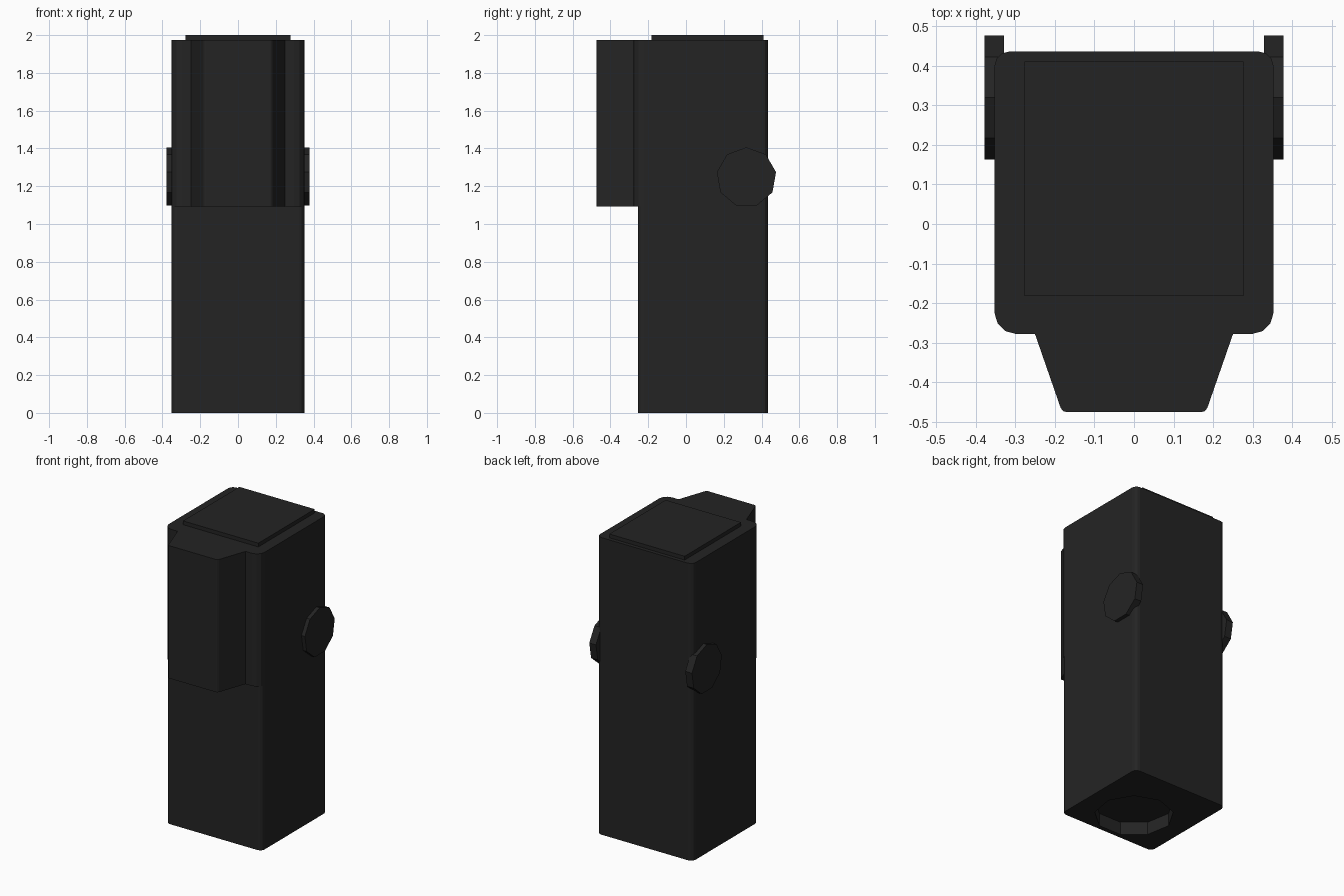
import bpy, bmesh, math
from mathutils import Matrix

old = bpy.data.objects.get("Cube")
if old:
    bpy.data.objects.remove(old, do_unlink=True)

black = bpy.data.materials.new("matte black")
black.use_nodes = True
colour = (0.0175, 0.0175, 0.0175, 1)
black.diffuse_color = colour
shader = next(n for n in black.node_tree.nodes if n.type == 'BSDF_PRINCIPLED')
shader.inputs["Base Color"].default_value = colour
shader.inputs["Roughness"].default_value = 0.7


def finish(name, bm):
    bmesh.ops.recalc_face_normals(bm, faces=bm.faces)
    mesh = bpy.data.meshes.new(name)
    bm.to_mesh(mesh)
    bm.free()
    mesh.materials.append(black)
    obj = bpy.data.objects.new(name, mesh)
    bpy.context.collection.objects.link(obj)
    return obj


def prism(name, half, z0, z1):
    """Extrude an outline given by its +x half, mirrored across x = 0."""
    outline = half + [(-x, y) for x, y in reversed(half)]
    bm = bmesh.new()
    face = bm.faces.new([bm.verts.new((x, y, z0)) for x, y in outline])
    out = bmesh.ops.extrude_face_region(bm, geom=[face])
    top = [v for v in out["geom"] if isinstance(v, bmesh.types.BMVert)]
    bmesh.ops.translate(bm, verts=top, vec=(0, 0, z1 - z0))
    return finish(name, bm)


def disc(name, radius, depth, matrix):
    """Nine-sided disc with one corner pointing along local +y."""
    bm = bmesh.new()
    bmesh.ops.create_cone(bm, cap_ends=True, segments=9, radius1=radius,
                          radius2=radius, depth=depth, matrix=matrix)
    # turn the first corner to the wanted direction
    first = max((matrix.inverted() @ v.co for v in bm.verts), key=lambda p: p.y)
    turn = math.atan2(first.x, first.y)
    spin = matrix @ Matrix.Rotation(turn, 4, 'Z') @ matrix.inverted()
    bmesh.ops.transform(bm, matrix=spin, verts=bm.verts)
    return finish(name, bm)


def arc(cx, cy, r, start, end, steps=3):
    angles = [math.radians(start + (end - start) * i / steps) for i in range(steps + 1)]
    return [(cx + r * math.cos(a), cy + r * math.sin(a)) for a in angles]


W = 0.352
TOP = 1.975

# Main body with softened vertical corners
body = prism("body", arc(W - 0.03, -0.225, 0.03, -90, 0)
             + arc(W - 0.035, 0.4, 0.035, 0, 90), 0, TOP)

# Round recess in the underside
cutter = disc("recess_cutter", 0.24, 0.17, Matrix.Identity(4))
cutter.hide_render = True
cut = body.modifiers.new("recess", 'BOOLEAN')
cut.operation = 'DIFFERENCE'
cut.solver = 'EXACT'
cut.object = cutter
bpy.context.view_layer.objects.active = body
bpy.ops.object.modifier_apply(modifier=cut.name)
bpy.data.objects.remove(cutter, do_unlink=True)

# Upper front panel with its tapered housing
prism("front_housing", [(0.17, -0.475), (0.178, -0.473), (0.185, -0.465), (0.25, -0.278)]
      + arc(W - 0.055, -0.223, 0.055, -90, 0), 1.093, TOP)

# Raised lid plate
prism("lid_plate", [(0.277, -0.182), (0.277, 0.41)], TOP - 0.01, 2.0)

# Side knobs, corner up
for side, name in ((1, "left_knob"), (-1, "right_knob")):
    axes = Matrix(((0, 0, 1), (1, 0, 0), (0, 1, 0))).to_4x4()
    disc(name, 0.159, 0.049,
         Matrix.Translation((side * 0.353, 0.32, 1.247)) @ axes)
